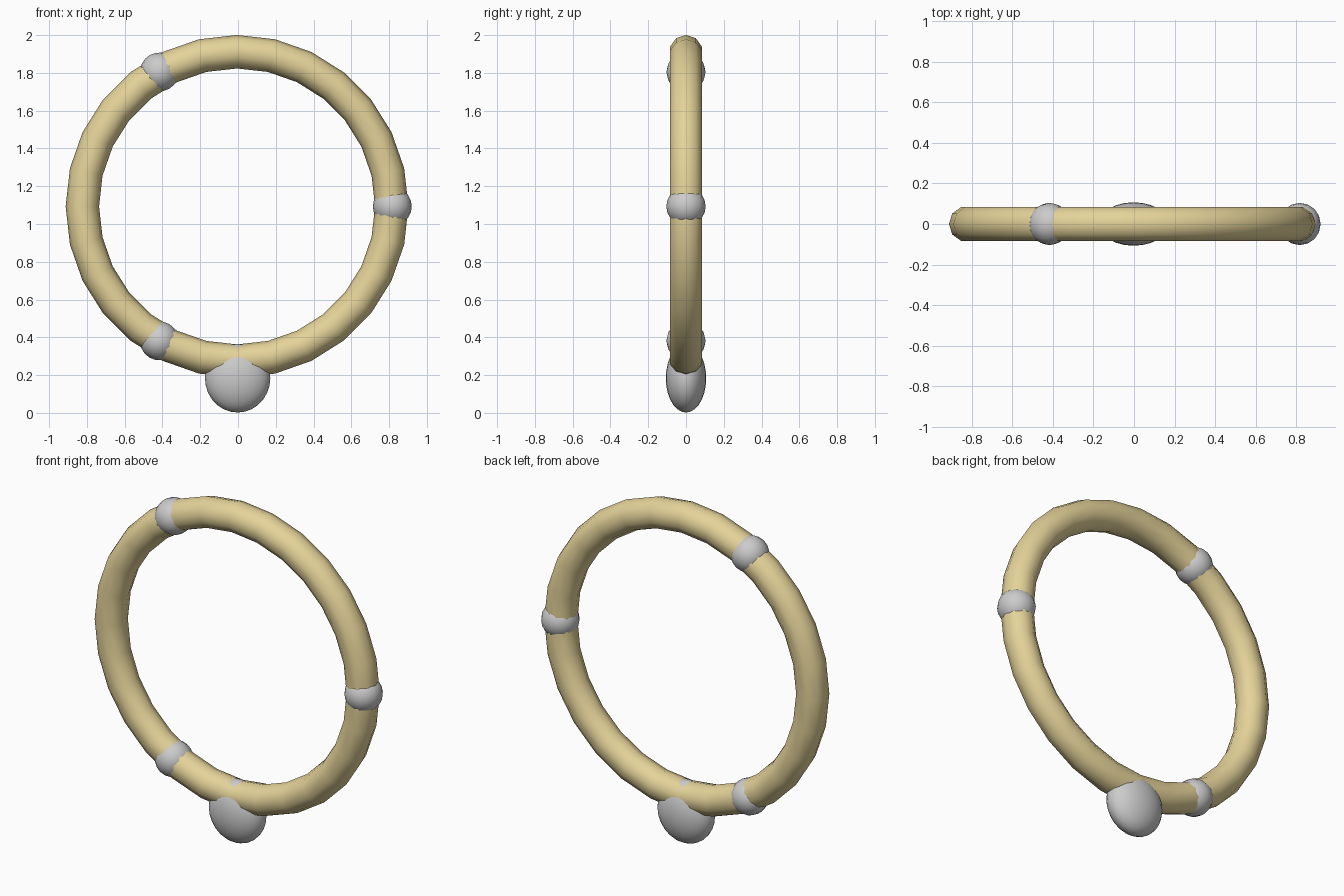
import bpy
from math import radians, cos, sin, pi

if "Cube" in bpy.data.objects:
    bpy.data.objects.remove(bpy.data.objects["Cube"])

CX, CZ, R, TUBE = -0.005, 1.093, 0.819, 0.0885


def smooth(ob, name):
    ob.name = name
    bpy.ops.object.shade_smooth()
    return ob


def ball(name, loc, size, segs, rings, tilt=0.0):
    bpy.ops.mesh.primitive_uv_sphere_add(segments=segs, ring_count=rings, radius=1,
                                         location=loc, rotation=(0, tilt, 0))
    ob = bpy.context.object
    ob.scale = size
    return smooth(ob, name)


# main hoop, standing upright
bpy.ops.mesh.primitive_torus_add(major_segments=28, minor_segments=10,
                                 major_radius=R, minor_radius=TUBE,
                                 location=(CX, 0, CZ), rotation=(radians(90), 0, 0))
hoop = smooth(bpy.context.object, "hoop")
mat = bpy.data.materials.new("pale_gold")
mat.diffuse_color = (0.78, 0.65, 0.32, 1)
mat.use_nodes = True
mat.node_tree.nodes["Principled BSDF"].inputs["Base Color"].default_value = mat.diffuse_color
hoop.data.materials.append(mat)

# three beads threaded on the hoop, a third of a turn apart
for i in range(3):
    a = i * 2 * pi / 3
    d = R + 0.003
    ball(f"bead_{i + 1}", (CX + d * cos(a), 0, CZ + d * sin(a)),
         (0.103, 0.104, 0.103), 16, 10, -a)

# flattened weight at the bottom
ball("bottom_weight", (-0.002, 0, 0.184), (0.173, 0.107, 0.182), 24, 14)
